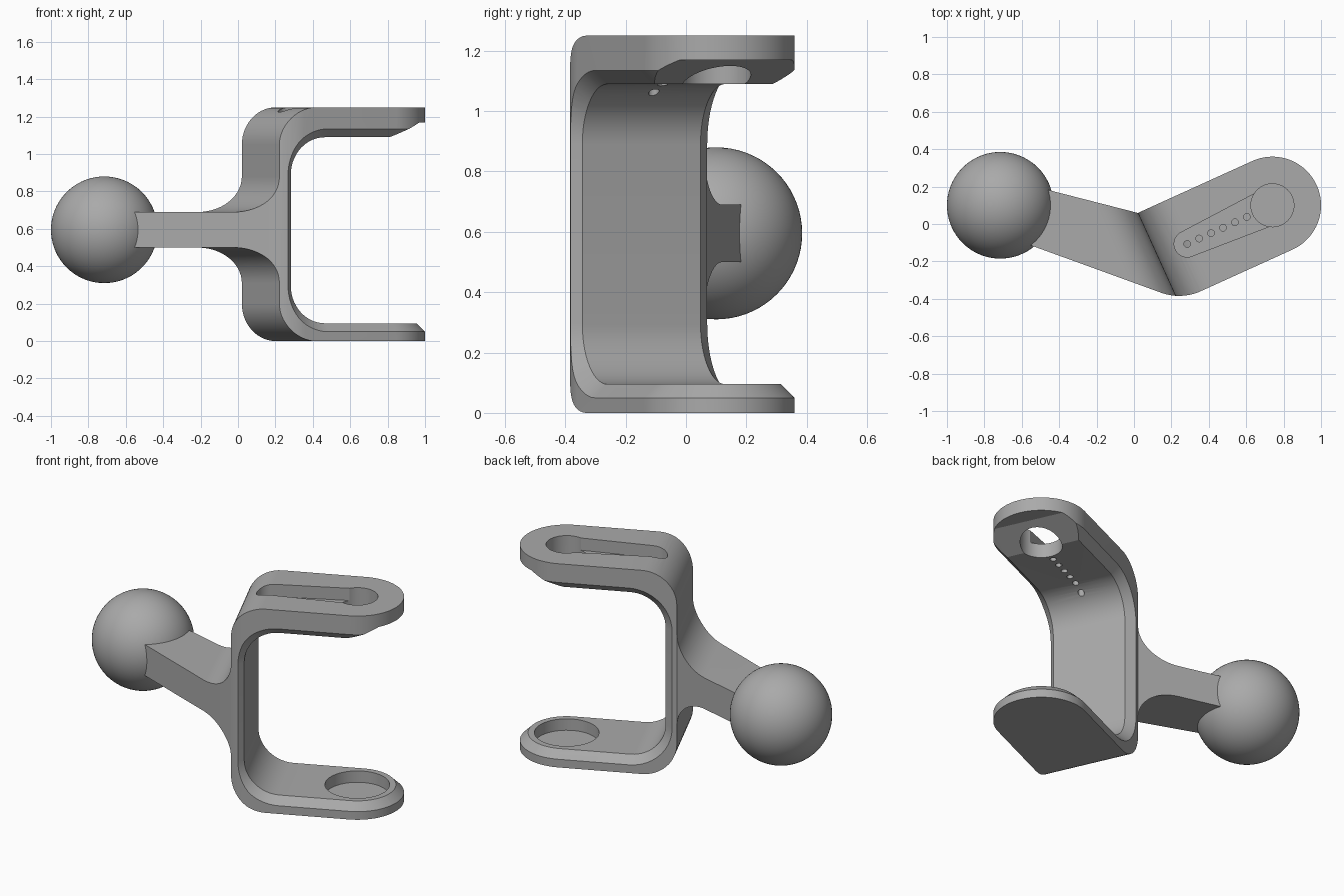
import bpy
import bmesh
from math import pi, cos, sin, radians, tan
from mathutils import Vector

cube = bpy.data.objects.get("Cube")
if cube:
    bpy.data.objects.remove(cube)

grey = bpy.data.materials.new("plain grey")
grey.use_nodes = True
GREY = (0.4, 0.4, 0.4, 1)
grey.diffuse_color = GREY
grey.node_tree.nodes["Principled BSDF"].inputs["Base Color"].default_value = GREY

PIVOT = Vector((0.74, 0.10, 0))    # centre of the rounded jaw tips
TURN = radians(24.4)               # jaw direction seen from above


def arc(cx, cy, r, a0, a1, n=24):
    return [(cx + r * cos(a0 + (a1 - a0) * i / n),
             cy + r * sin(a0 + (a1 - a0) * i / n)) for i in range(n + 1)]


def rounded(points, n=14):
    """Polygon path; a third value on a point rounds that corner."""
    out = []
    for i, p in enumerate(points):
        c = Vector(p[:2])
        if len(p) == 2:
            out.append(tuple(c))
            continue
        a = (Vector(points[i - 1][:2]) - c).normalized()
        b = (Vector(points[(i + 1) % len(points)][:2]) - c).normalized()
        half = a.angle(b) / 2
        centre = c + (a + b).normalized() * p[2] / sin(half)
        start = c + a * p[2] / tan(half) - centre
        end = c + b * p[2] / tan(half) - centre
        sweep = start.angle(end)
        for k in range(n + 1):
            t = k / n
            q = (start * sin((1 - t) * sweep) + end * sin(t * sweep)) / sin(sweep)
            out.append(tuple(centre + q))
    return out


def loft(name, rings):
    """Closed solid through matching rings of points."""
    bm = bmesh.new()
    rows = [[bm.verts.new(p) for p in ring] for ring in rings]
    n = len(rows[0])
    for lo, hi in zip(rows, rows[1:]):
        for i in range(n):
            j = (i + 1) % n
            bm.faces.new((lo[i], lo[j], hi[j], hi[i]))
    bm.faces.new(rows[0])
    bm.faces.new(rows[-1])
    bmesh.ops.recalc_face_normals(bm, faces=bm.faces)
    mesh = bpy.data.meshes.new(name)
    bm.to_mesh(mesh)
    bm.free()
    mesh.materials.append(grey)
    obj = bpy.data.objects.new(name, mesh)
    bpy.context.collection.objects.link(obj)
    return obj


def upright(name, outline, z0, z1):
    return loft(name, [[(x, y, z) for x, y in outline] for z in (z0, z1)])


def combine(target, tool, operation="DIFFERENCE"):
    mod = target.modifiers.new("cut", "BOOLEAN")
    mod.operation = operation
    mod.solver = "EXACT"
    mod.object = tool
    bpy.context.view_layer.objects.active = target
    bpy.ops.object.modifier_apply(modifier=mod.name)
    bpy.data.objects.remove(tool)


# Body: plan outline crossed with the side profile
W = 0.26
plan = rounded([(-1.211, 0.693), (-1.339, 0.411), (-0.653, -W, 0.28)]
               + [(0, -W)])
plan += arc(0, 0, W, -pi / 2, pi / 2, 40)[1:] + [(-0.672, W)]
body = upright("bracket_body", plan, -0.1, 1.4)

BACK = -0.672
side = rounded([(0.5, 0), (BACK, 0, 0.2), (BACK, 0.5, 0.19), (-1.5, 0.5),
                (-1.5, 0.69), (BACK, 0.69, 0.19), (BACK, 1.25, 0.2), (0.5, 1.25)])
combine(body, loft("side_profile", [[(u, v, z) for u, z in side] for v in (-1, 1)]),
        "INTERSECT")


# Jaw opening, flaring outward at both sides to form the chamfer
def opening(grow, slope_start):
    return rounded([(0.5, 0.095 - grow), (-0.6 - grow, 0.095 - grow, 0.2 + grow),
                    (-0.6 - grow, 1.09 + grow, 0.2 + grow),
                    (slope_start, 1.09 + grow), (0.16, 1.17), (0.5, 1.17)])


inner, outer = opening(0, -0.02), opening(0.045, 0.08)
sections = [(-0.5, outer), (-W, outer), (-0.215, inner),
            (0.215, inner), (W, outer), (0.5, outer)]
combine(body, loft("jaw_opening", [[(u, v, z) for u, z in s] for v, s in sections]))

# Chamfers around the rounded tips
for z, up in ((0.095, 1), (1.09, -1)):
    tri = [(0.195, z + 0.02 * up), (0.28, z - 0.065 * up), (0.28, z + 0.02 * up)]
    angles = [-pi / 2 + pi * i / 40 for i in range(41)]
    combine(body, loft("tip_chamfer", [[(r * cos(a), r * sin(a), h) for r, h in tri]
                                       for a in angles]))

# Keyhole slot, upper hole, lower recess and row of pin holes
slot = arc(-0.5, 0, 0.07, pi / 2, 3 * pi / 2) + arc(0, 0, 0.1, -pi / 2, pi / 2)
combine(body, upright("slot", slot, 1.175, 1.4))


def disc(u, r, n):
    return arc(u, 0, r, 0, 2 * pi, n)[:-1]


combine(body, upright("upper_hole", disc(0, 0.115, 48), 0.9, 1.4))
combine(body, upright("lower_recess", disc(0, 0.18, 56), 0.025, 0.3))
for i in range(6):
    combine(body, upright("pin_hole", disc(-0.5 + 0.07 * i, 0.018, 16), 0.9, 1.4))

body.location = PIVOT
body.rotation_euler.z = TURN

# Ball on the end of the arm
bpy.ops.mesh.primitive_uv_sphere_add(segments=72, ring_count=36, radius=0.285,
                                     location=(-0.715, 0.10, 0.595))
ball = bpy.context.object
ball.name = "ball"
ball.data.materials.append(grey)

# Smooth curved surfaces, keep edges crisp
for obj in (body, ball):
    bpy.ops.object.select_all(action="DESELECT")
    obj.select_set(True)
    bpy.context.view_layer.objects.active = obj
    bpy.ops.object.shade_smooth_by_angle(angle=radians(20))
